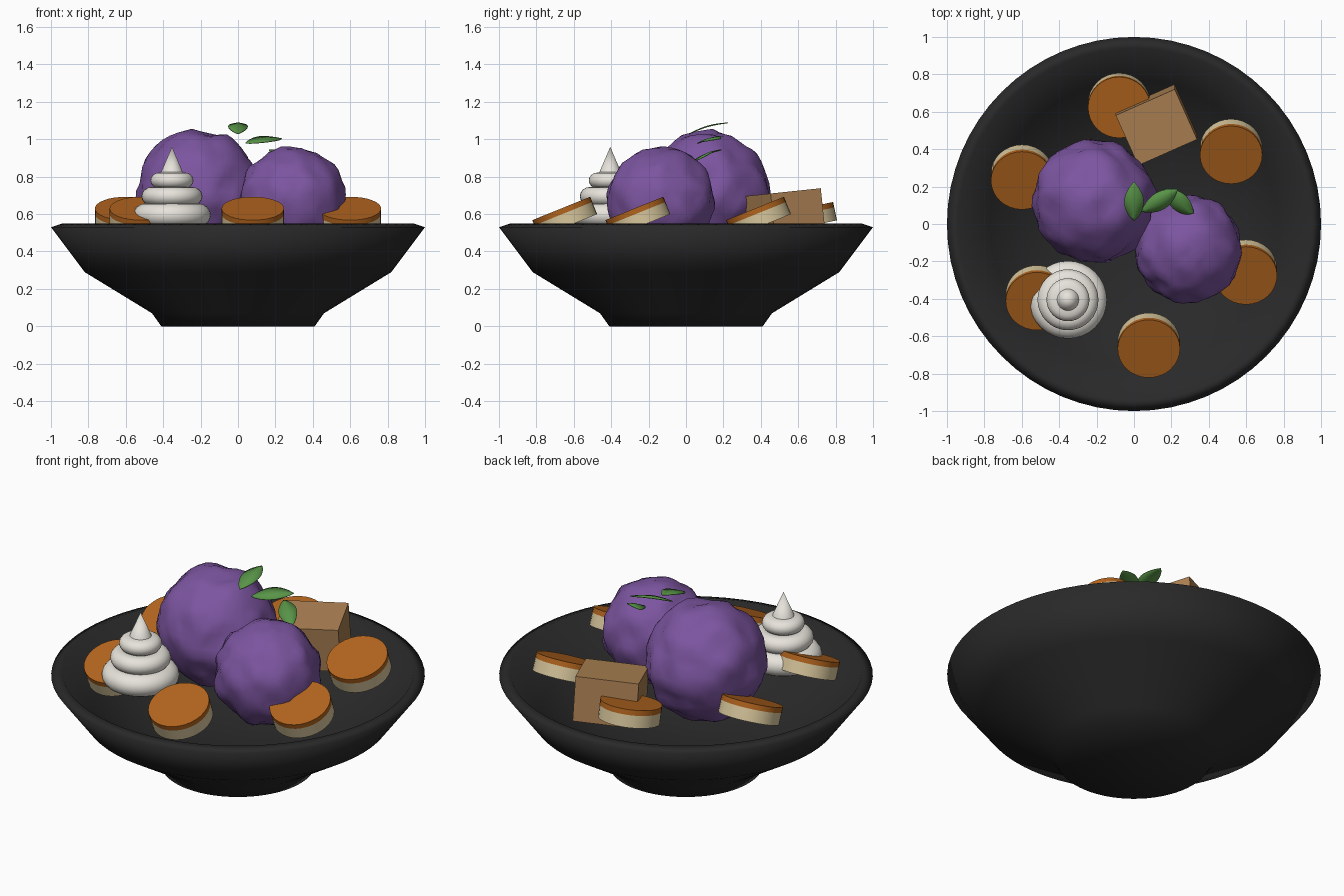
import bpy, bmesh, math
from mathutils import Vector, Matrix, noise

if "Cube" in bpy.data.objects:
    bpy.data.objects.remove(bpy.data.objects["Cube"])


def mat(name, rgb):
    m = bpy.data.materials.new(name)
    m.diffuse_color = (*rgb, 1)
    m.use_nodes = True
    m.node_tree.nodes["Principled BSDF"].inputs["Base Color"].default_value = m.diffuse_color
    return m


BLACK = mat("black_glaze", (0.022, 0.022, 0.022))
PURPLE = mat("purple", (0.20, 0.09, 0.35))
CARAMEL = mat("caramel", (0.45, 0.13, 0.013))
CREAM = mat("banana_cream", (0.70, 0.58, 0.34))
TAN = mat("tan", (0.42, 0.225, 0.088))
WHITE = mat("whipped_white", (0.80, 0.77, 0.71))
GREEN = mat("leaf_green", (0.10, 0.30, 0.065))


def finish(name, bm, mats, angle=None):
    bmesh.ops.recalc_face_normals(bm, faces=bm.faces)
    me = bpy.data.meshes.new(name)
    bm.to_mesh(me)
    bm.free()
    ob = bpy.data.objects.new(name, me)
    bpy.context.collection.objects.link(ob)
    for m in mats:
        me.materials.append(m)
    if angle:
        bpy.ops.object.select_all(action='DESELECT')
        ob.select_set(True)
        bpy.context.view_layer.objects.active = ob
        bpy.ops.object.shade_smooth_by_angle(angle=math.radians(angle))
    return ob


def lathe(name, profile, material, sides, centre=(0, 0), angle=40):
    # revolve an (r, z) profile whose ends lie on the axis
    bm = bmesh.new()
    vs = [bm.verts.new((r, 0, z)) for r, z in profile]
    es = [bm.edges.new(p) for p in zip(vs, vs[1:])]
    bmesh.ops.spin(bm, geom=vs + es, cent=(0, 0, 0), axis=(0, 0, 1),
                   angle=math.tau, steps=sides, use_duplicate=False)
    bmesh.ops.remove_doubles(bm, verts=bm.verts, dist=1e-4)
    bmesh.ops.translate(bm, verts=bm.verts, vec=(*centre, 0))
    return finish(name, bm, [material], angle)


# bowl: flared outside, narrow lip, deep hollow inside following the outside
lathe("bowl", [(0, 0), (0.41, 0), (0.46, 0.07), (0.82, 0.29), (1.0, 0.53),
               (0.94, 0.55), (0.77, 0.32), (0.42, 0.14), (0, 0.11)],
      BLACK, 64, angle=150)


# two lumpy scoops
def scoop(name, centre, radius, seed):
    bm = bmesh.new()
    bmesh.ops.create_icosphere(bm, subdivisions=4, radius=1)
    for v in bm.verts:
        d = v.co.normalized()
        n = noise.noise(d * 2.8 + Vector((seed, 0, 0)))
        n += 0.3 * noise.noise(d * 6 + Vector((0, seed, 0)))
        v.co = Vector(centre) + d * radius * (0.985 + 0.08 * n)
    finish(name, bm, [PURPLE], 60)


scoop("large_scoop", (-0.215, 0.12, 0.72), 0.33, 3.7)
scoop("small_scoop", (0.29, -0.135, 0.67), 0.29, 9.3)

# six tilted slices, pale with a caramel top; the rear one lies flatter
for i in range(6):
    a = math.radians(37 + 60 * i)
    tilt = math.radians(12 if i == 1 else 22)
    top = Matrix.Translation((0.65 * math.cos(a), 0.65 * math.sin(a) - 0.022, 0.63)) \
        @ Matrix.Rotation(tilt, 4, 'X')
    for part, z0, z1, m in (("slice", -0.10, -0.03, CREAM),
                            ("slice_caramel", -0.03, 0, CARAMEL)):
        bm = bmesh.new()
        bmesh.ops.create_cone(bm, cap_ends=True, segments=32, radius1=0.167,
                              radius2=0.167, depth=z1 - z0,
                              matrix=top @ Matrix.Translation((0, 0, (z0 + z1) / 2)))
        finish(f"{part}_{i + 1}", bm, [m], 40)

# cake cube, slightly tilted
bm = bmesh.new()
bmesh.ops.create_cube(bm, size=1, matrix=Matrix.Translation((0.12, 0.53, 0.59))
                      @ Matrix.Rotation(math.radians(6), 4, 'X')
                      @ Matrix.Rotation(math.radians(24), 4, 'Z')
                      @ Matrix.Diagonal((0.345, 0.295, 0.255, 1)))
finish("cake_cube", bm, [TAN])

# whipped swirl: stacked rounded tiers and a pointed tip
prof = [(0, 0.53)]
for r, z, h in ((0.208, 0.595, 0.063), (0.163, 0.695, 0.05), (0.115, 0.78, 0.042)):
    for k in range(9):
        t = -math.pi / 2 + math.pi * k / 8
        prof.append((r - h * 1.1 + h * 1.1 * math.cos(t), z + h * math.sin(t)))
prof += [(0.058, 0.824), (0, 0.96)]
lathe("whipped_swirl", prof, WHITE, 32, (-0.353, -0.405), 50)


# garnish leaves: pointed, arched blades between two tips
def leaf(name, start, end, width, roll=0):
    a, b = Vector(start), Vector(end)
    d = b - a
    side = Vector((-d.y, d.x, 0)).normalized()
    side = (side + Vector((0, 0, roll))).normalized()
    up = d.cross(side).normalized()
    if up.z < 0:
        up = -up
    bm = bmesh.new()
    rows = []
    n = 10
    for i in range(n + 1):
        t = i / n
        w = width / 2 * math.sin(math.pi * t) ** 0.8 if 0 < i < n else 0.0005
        mid = a + d * t + up * 0.014 * math.sin(math.pi * t)
        rows.append([bm.verts.new(mid + side * w * s - up * 0.008 * abs(s) * w / width)
                     for s in (-1, 0, 1)])
    for p, q in zip(rows, rows[1:]):
        for j in range(2):
            bm.faces.new((p[j], p[j + 1], q[j + 1], q[j]))
    ob = finish(name, bm, [GREEN], 60)
    mod = ob.modifiers.new("thickness", 'SOLIDIFY')
    mod.thickness = 0.004


leaf("leaf_1", (0, 0.015, 1.03), (0, 0.225, 1.09), 0.105)
leaf("leaf_2", (0.04, 0.065, 0.98), (0.235, 0.185, 1.005), 0.10, 0.3)
leaf("leaf_3", (0.165, 0.19, 0.945), (0.32, 0.05, 0.885), 0.10, 0.25)
